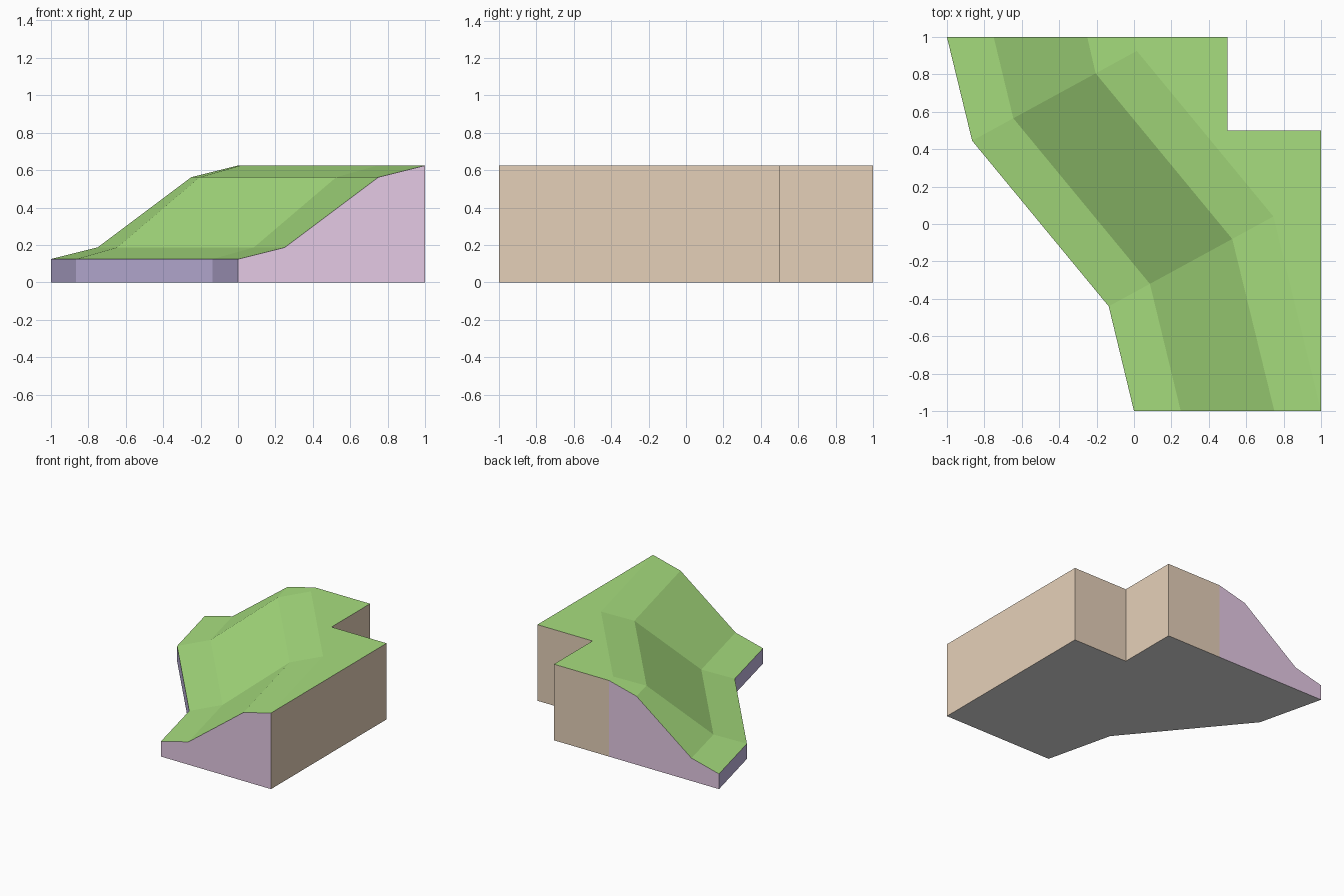
import bpy
import bmesh
from mathutils import Vector

cube = bpy.data.objects.get("Cube")
if cube:
    bpy.data.objects.remove(cube, do_unlink=True)


def material(name, srgb):
    col = [((c / 255 + 0.055) / 1.055) ** 2.4 for c in srgb] + [1]
    mat = bpy.data.materials.new(name)
    mat.use_nodes = True
    mat.diffuse_color = col
    bsdf = mat.node_tree.nodes["Principled BSDF"]
    bsdf.inputs["Base Color"].default_value = col
    bsdf.inputs["Roughness"].default_value = 0.9
    return mat


MATS = [material("grass_green", (167, 222, 126)),
        material("high_side_tan", (229, 208, 185)),
        material("end_pink", (229, 202, 229)),
        material("low_side_purple", (196, 184, 227)),
        material("underside_grey", (222, 222, 222))]
GRASS, TAN, PINK, PURPLE, GREY = range(5)

# Cross-section of the bank (share of width, height), swept through the bends
PROFILE = [(0, 0.125), (0.25, 0.1875), (0.75, 0.5625), (1, 0.625)]
STATIONS = [((0, -1), (1, -1)),
            ((-0.135, -0.44), (0.745, 0.04)),
            ((-0.865, 0.445), (0.015, 0.925)),
            ((-1, 1), (0, 1))]

bm = bmesh.new()
rows = []
for low, high in STATIONS:
    a, b = Vector(low), Vector(high)
    rows.append([bm.verts.new((*a.lerp(b, t), z)) for t, z in PROFILE])

# Sloping bank
for r0, r1 in zip(rows, rows[1:]):
    for i in range(len(PROFILE) - 1):
        bm.faces.new((r0[i], r0[i + 1], r1[i + 1], r1[i]))

# Flat plateau with the notched back corner
corners = [bm.verts.new((x, y, PROFILE[-1][1])) for x, y in ((0.5, 1), (0.5, 0.5), (1, 0.5))]
bm.faces.new([r[-1] for r in rows] + corners)

# Side walls and underside
rim = [e for e in bm.edges if e.is_boundary]
walls = bmesh.ops.extrude_edge_only(bm, edges=rim)["geom"]
for v in walls:
    if isinstance(v, bmesh.types.BMVert):
        v.co.z = 0
base = [e for e in walls if isinstance(e, bmesh.types.BMEdge)
        and all(v.co.z == 0 for v in e.verts)]
bmesh.ops.contextual_create(bm, geom=base)
bmesh.ops.recalc_face_normals(bm, faces=bm.faces)

# Colour by direction and place
for f in bm.faces:
    n, c = f.normal, f.calc_center_median()
    if n.z > 0.3:
        f.material_index = GRASS
    elif n.z < -0.3:
        f.material_index = GREY
    elif n.x < -0.5:
        f.material_index = PURPLE
    elif abs(n.y) > 0.9 and (c.y < -0.9 or (c.y > 0.9 and c.x < 0)):
        f.material_index = PINK
    else:
        f.material_index = TAN

mesh = bpy.data.meshes.new("terrain_slope_bend")
bm.to_mesh(mesh)
bm.free()
for m in MATS:
    mesh.materials.append(m)
tile = bpy.data.objects.new("terrain_slope_bend", mesh)
bpy.context.scene.collection.objects.link(tile)
